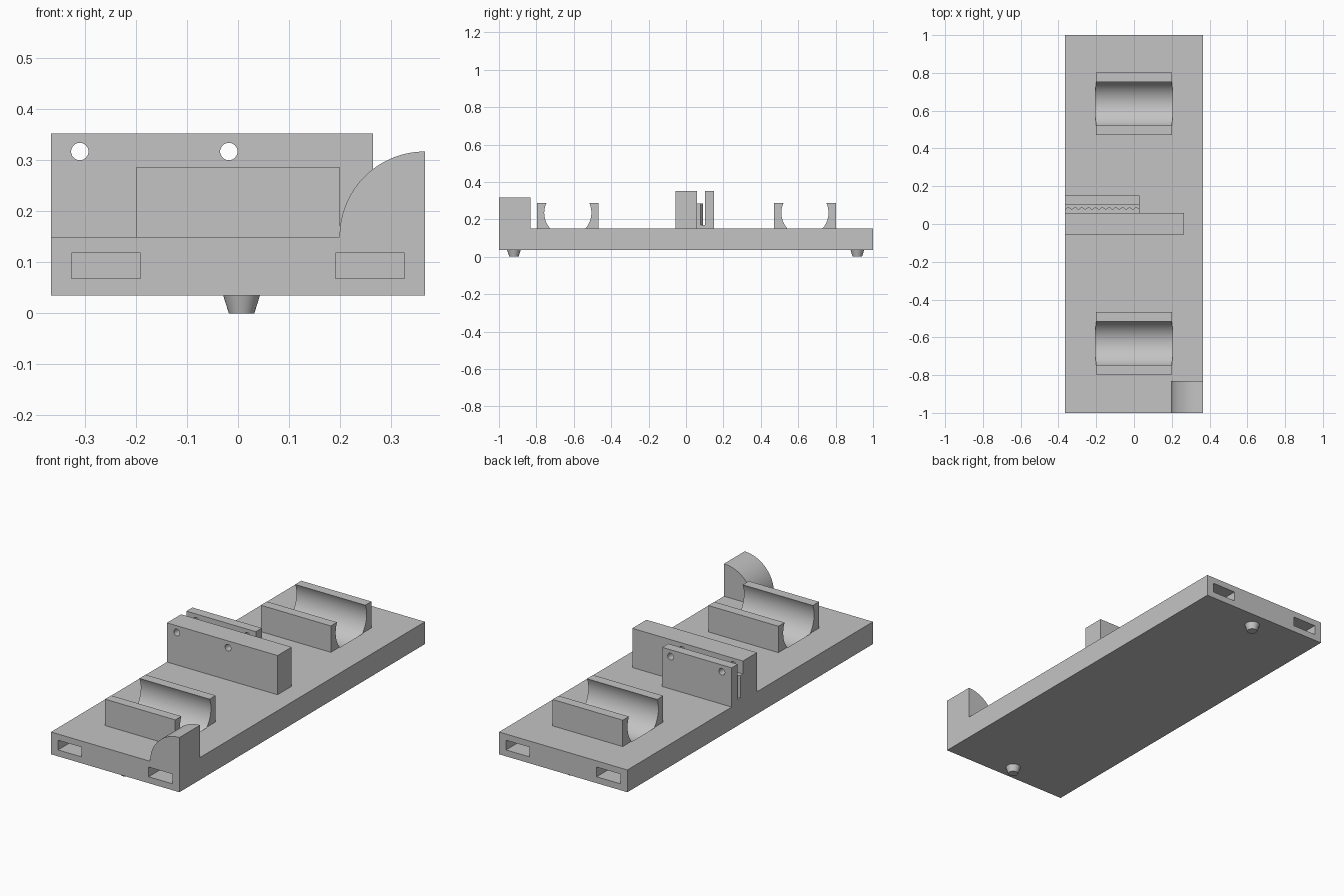
import bpy
import bmesh
from math import pi, cos, sin, radians
from mathutils import Matrix, Vector

old = bpy.data.objects.get("Cube")
if old:
    bpy.data.objects.remove(old, do_unlink=True)

grey = bpy.data.materials.new("plain grey")
grey.use_nodes = True
COLOUR = (0.55, 0.55, 0.55, 1)
grey.diffuse_color = COLOUR
grey.node_tree.nodes["Principled BSDF"].inputs["Base Color"].default_value = COLOUR

HALF_W, DECK, UNDER = 0.366, 0.15, 0.035


def finish(name, bm):
    bmesh.ops.recalc_face_normals(bm, faces=bm.faces)
    mesh = bpy.data.meshes.new(name)
    bm.to_mesh(mesh)
    bm.free()
    mesh.materials.append(grey)
    obj = bpy.data.objects.new(name, mesh)
    bpy.context.collection.objects.link(obj)
    return obj


def box(name, x, y, z):
    bm = bmesh.new()
    size = Vector((x[1] - x[0], y[1] - y[0], z[1] - z[0]))
    mid = Vector((sum(x), sum(y), sum(z))) / 2
    bmesh.ops.create_cube(bm, size=1, matrix=Matrix.Translation(mid) @ Matrix.Diagonal(size).to_4x4())
    return finish(name, bm)


def cylinder(name, centre, r_low, r_high, length, axis="Z", sides=64):
    turn = {"X": Matrix.Rotation(pi / 2, 4, "Y"),
            "Y": Matrix.Rotation(pi / 2, 4, "X"),
            "Z": Matrix.Identity(4)}[axis]
    bm = bmesh.new()
    bmesh.ops.create_cone(bm, cap_ends=True, segments=sides, radius1=r_low, radius2=r_high,
                          depth=length, matrix=Matrix.Translation(centre) @ turn)
    return finish(name, bm)


def prism(name, points, direction):
    bm = bmesh.new()
    face = bm.faces.new([bm.verts.new(p) for p in points])
    new = bmesh.ops.extrude_face_region(bm, geom=[face])["geom"]
    bmesh.ops.translate(bm, vec=direction, verts=[v for v in new if isinstance(v, bmesh.types.BMVert)])
    return finish(name, bm)


def activate(obj):
    bpy.ops.object.select_all(action="DESELECT")
    obj.select_set(True)
    bpy.context.view_layer.objects.active = obj


def cut(targets, cutter):
    cutter.hide_render = True
    for obj in targets:
        mod = obj.modifiers.new("cut", "BOOLEAN")
        mod.operation, mod.solver, mod.object = "DIFFERENCE", "EXACT", cutter
        activate(obj)
        bpy.ops.object.modifier_apply(modifier=mod.name)
    bpy.data.objects.remove(cutter, do_unlink=True)


# Base plate with rectangular pockets in both ends
base = box("base_plate", (-HALF_W, HALF_W), (-1, 1), (UNDER, DECK))
for side in (-1, 1):
    for end in (-1, 1):
        xs = sorted((side * 0.191, side * 0.326))
        ys = sorted((end * 0.8, end * 1.05))
        cut([base], box("pocket_cutter", xs, ys, (0.068, 0.118)))
parts = [base]

# Bearing cradles, the round seat sinking into the base
for label, y in (("front", -0.632), ("rear", 0.636)):
    cradle = box(label + "_cradle", (-0.2, 0.2), (y - 0.165, y + 0.165), (DECK, 0.286))
    cut([cradle, base], cylinder("seat_cutter", (0, y, 0.235), 0.126, 0.126, 0.406, "X", 96))
    parts.append(cradle)

# Belt clamp: thick block, thin plate, floor and toothed strip
block = box("clamp_block", (-HALF_W, 0.265), (-0.056, 0.059), (DECK, 0.352))
plate = box("clamp_plate", (-HALF_W, 0.03), (0.102, 0.151), (DECK, 0.352))
for x in (-0.31, -0.018):
    cut([block, plate], cylinder("bolt_hole_cutter", (x, 0.05, 0.317), 0.017, 0.017, 0.4, "Y", 40))
floor = box("clamp_floor", (-HALF_W, 0.03), (0.059, 0.102), (DECK, 0.17))

TEETH = 11
steps = 2 * TEETH
teeth = [(-HALF_W + (HALF_W + 0.03) * i / steps, 0.091 if i % 2 else 0.077, DECK)
         for i in range(steps + 1)]
strip = prism("toothed_strip", [(0.03, 0.059, DECK), (-HALF_W, 0.059, DECK)] + teeth, (0, 0, 0.135))
parts += [block, plate, floor, strip]

# Quarter-round stop on the front left corner
R = 0.167
arc = [(HALF_W - R * cos(a), -1, DECK + R * sin(a)) for a in (pi / 2 * i / 32 for i in range(33))]
parts.append(prism("quarter_round_stop", arc + [(HALF_W, -1, DECK)], (0, 0.168, 0)))

# Tapered locating pegs under the base
for label, y in (("front", -0.92), ("rear", 0.916)):
    parts.append(cylinder(label + "_peg", (0.007, y, UNDER / 2), 0.025, 0.036, UNDER, sides=48))

for obj in parts:
    activate(obj)
    bpy.ops.object.shade_smooth_by_angle(angle=radians(25))
